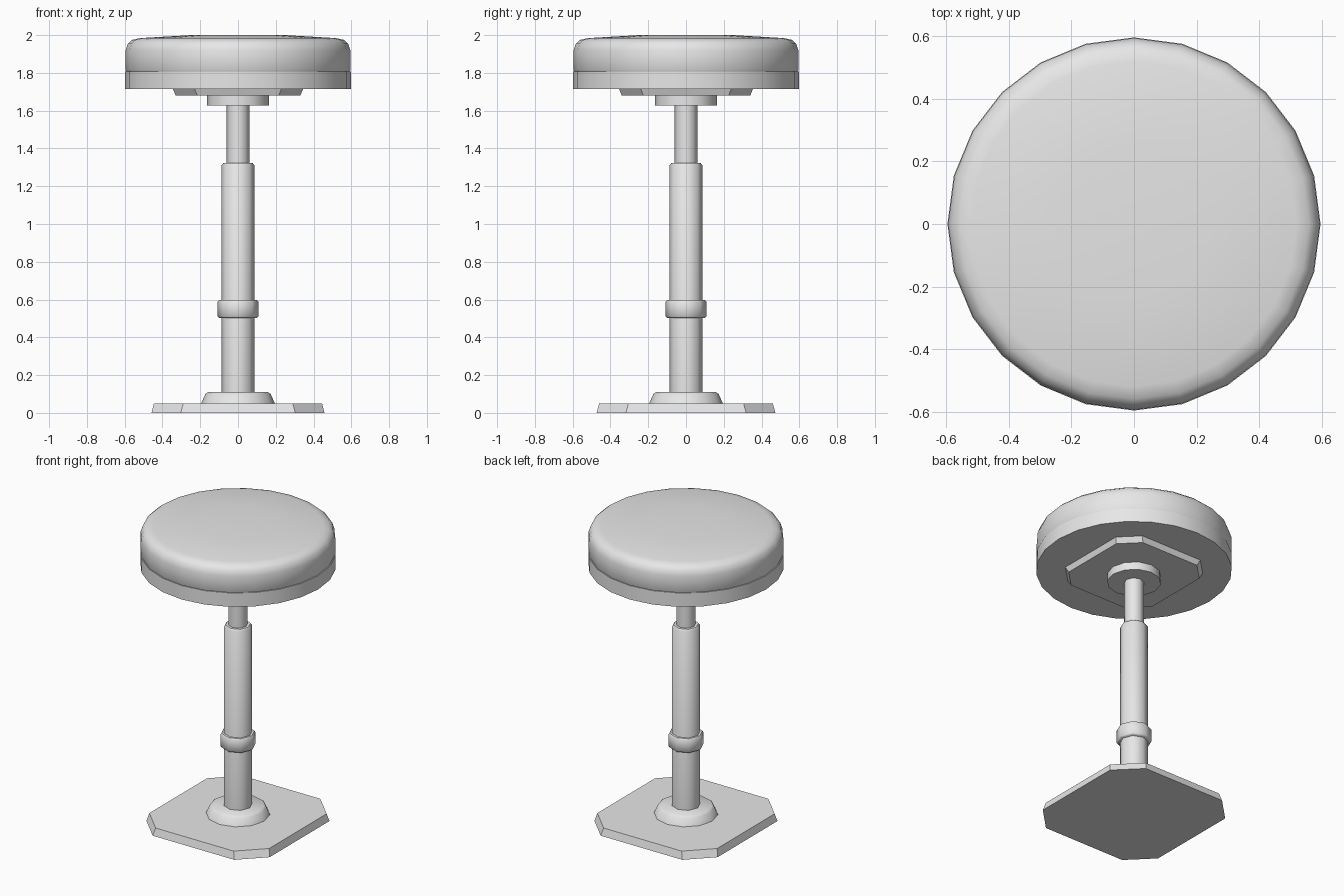
import bpy, bmesh, math

cube = bpy.data.objects.get("Cube")
if cube:
    bpy.data.objects.remove(cube, do_unlink=True)

GREY = (0.8, 0.8, 0.8, 1.0)
grey = bpy.data.materials.new("plain grey")
grey.use_nodes = True
grey.diffuse_color = GREY
grey.node_tree.nodes["Principled BSDF"].inputs["Base Color"].default_value = GREY


def make_object(name, bm, smooth_angle=None):
    bmesh.ops.recalc_face_normals(bm, faces=bm.faces)
    mesh = bpy.data.meshes.new(name)
    bm.to_mesh(mesh)
    bm.free()
    mesh.materials.append(grey)
    obj = bpy.data.objects.new(name, mesh)
    bpy.context.collection.objects.link(obj)
    if smooth_angle:
        bpy.ops.object.select_all(action='DESELECT')
        obj.select_set(True)
        bpy.context.view_layer.objects.active = obj
        bpy.ops.object.shade_smooth_by_angle(angle=math.radians(smooth_angle))
    return obj


def loft(name, rings, smooth_angle=None):
    """Join stacked rings of points with quads and cap both ends."""
    bm = bmesh.new()
    loops = [[bm.verts.new(p) for p in ring] for ring in rings]
    n = len(loops[0])
    for low, high in zip(loops, loops[1:]):
        for i in range(n):
            j = (i + 1) % n
            bm.faces.new((low[i], low[j], high[j], high[i]))
    bm.faces.new(loops[0][::-1])
    bm.faces.new(loops[-1])
    return make_object(name, bm, smooth_angle)


def turned(name, profile, sides, smooth_angle=50):
    """Turn a (radius, height) profile around the vertical axis."""
    turn = [2 * math.pi * i / sides for i in range(sides)]
    return loft(name, [[(r * math.cos(a), r * math.sin(a), z) for a in turn]
                       for r, z in profile], smooth_angle)


def clipped_plate(name, levels, cut):
    """Rectangular plate with cut corners; levels are (half x, half y, height)."""
    def ring(x, y, z):
        c = cut
        return [(x, c - y, z), (x, y - c, z), (x - c, y, z), (c - x, y, z),
                (-x, y - c, z), (-x, c - y, z), (c - x, -y, z), (x - c, -y, z)]
    return loft(name, [ring(*level) for level in levels])


# Floor plate and the flange that holds the column
clipped_plate("base_plate", [(0.458, 0.473, 0.0), (0.445, 0.46, 0.05)], 0.155)
turned("base_flange", [(0.195, 0.05), (0.173, 0.1), (0.158, 0.11)], 12)

# Telescopic column
turned("outer_column", [(0.087, 0.1), (0.087, 1.31), (0.078, 1.322)], 8)
turned("column_collar", [(0.101, 0.503), (0.108, 0.51), (0.108, 0.588),
                         (0.101, 0.597)], 8)
turned("inner_column", [(0.06, 1.3), (0.06, 1.65)], 8)

# Seat mount
turned("mount_disc", [(0.165, 1.628), (0.165, 1.68)], 12)
clipped_plate("mount_plate", [(0.33, 0.34, 1.68), (0.345, 0.355, 1.716)], 0.115)

# Round seat
turned("seat_ring", [(0.597, 1.715), (0.597, 1.808)], 24)
turned("seat_cushion", [(0.59, 1.806), (0.595, 1.815), (0.595, 1.92), (0.583, 1.955),
                        (0.56, 1.975), (0.52, 1.984), (0.25, 2.0)], 24)
